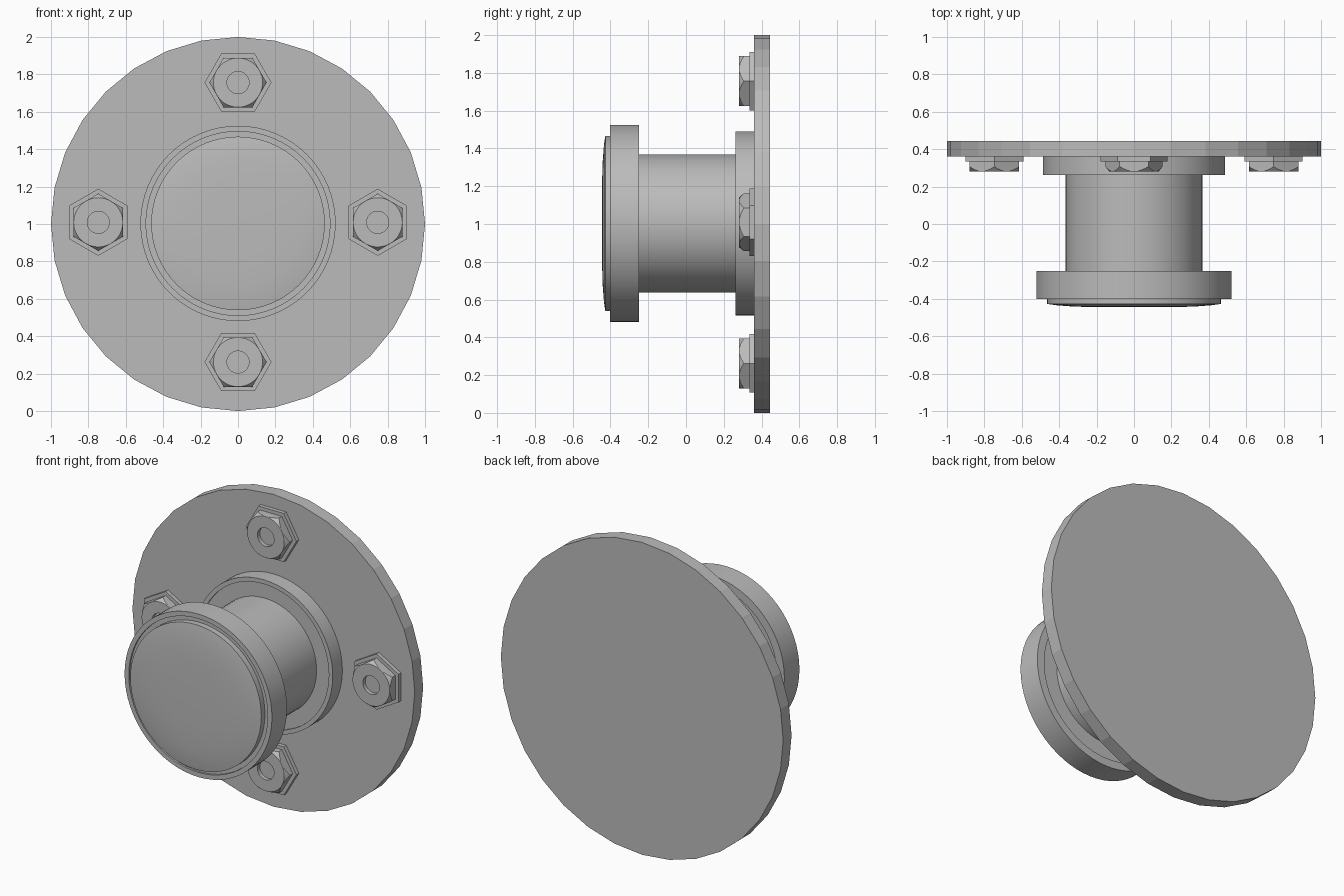
import bpy, bmesh, math
from mathutils import Matrix

if "Cube" in bpy.data.objects:
    bpy.data.objects.remove(bpy.data.objects["Cube"])

CZ = 1.003  # height of the hub axis

grey = bpy.data.materials.new("mid_grey")
grey.diffuse_color = (0.5, 0.5, 0.5, 1)
grey.use_nodes = True
grey.node_tree.nodes["Principled BSDF"].inputs["Base Color"].default_value = grey.diffuse_color


def finish(name, bm, smooth):
    bmesh.ops.remove_doubles(bm, verts=bm.verts, dist=1e-5)
    bmesh.ops.recalc_face_normals(bm, faces=bm.faces)
    me = bpy.data.meshes.new(name)
    bm.to_mesh(me)
    bm.free()
    me.materials.append(grey)
    ob = bpy.data.objects.new(name, me)
    bpy.context.collection.objects.link(ob)
    if smooth:
        bpy.ops.object.select_all(action='DESELECT')
        ob.select_set(True)
        bpy.context.view_layer.objects.active = ob
        bpy.ops.object.shade_smooth_by_angle(angle=math.radians(30))
    return ob


def lathe(name, profile, sides=64, cz=CZ, smooth=True):
    """Revolve (radius, y) points around the y axis and cap both ends."""
    bm = bmesh.new()
    rings = []
    for r, y in profile:
        rings.append([bm.verts.new((r * math.sin(2 * math.pi * i / sides), y,
                                    cz + r * math.cos(2 * math.pi * i / sides)))
                      for i in range(sides)])
    for a, b in zip(rings, rings[1:]):
        for i in range(sides):
            j = (i + 1) % sides
            bm.faces.new((a[i], a[j], b[j], b[i]))
    bm.faces.new(rings[0])
    bm.faces.new(rings[-1])
    return finish(name, bm, smooth)


# Wall plate, hub and cap
lathe("wall_plate", [(1, 0.36), (1, 0.445)], sides=32, cz=1.0, smooth=False)
lathe("base_collar", [(0.46, 0.272), (0.46, 0.262), (0.4875, 0.262), (0.4875, 0.362)])
lathe("barrel", [(0.366, -0.27), (0.366, 0.29)])
lathe("head_ring", [(0.492, -0.39), (0.492, -0.402), (0.522, -0.402), (0.522, -0.25),
                    (0.47, -0.25), (0.47, -0.26)])
lathe("head_cap", [(0.2, -0.445), (0.33, -0.441), (0.42, -0.434), (0.464, -0.427), (0.464, -0.38)])


def bolt_part(name, profile, cut=None):
    """Revolved bolt piece at the origin, tip corner along x."""
    return lathe(name, profile, sides=6, cz=0, smooth=False)


def hex_nut(name):
    """Hexagonal nut whose corners are chamfered by a cone, with a round recess."""
    n, ap, yf, yb = 48, 0.1325, 0.28, 0.337
    bm = bmesh.new()
    rings = [[] for _ in range(5)]
    for i in range(n):
        a = 2 * math.pi * i / n
        off = (a + math.pi / 6) % (math.pi / 3) - math.pi / 6
        rh = ap / math.cos(off)           # hexagon outline radius
        ych = yf + 0.002 + (rh - ap) * 1.2  # chamfer line on the flats
        for ring, (r, y) in zip(rings, ((0.059, yf + 0.025), (0.059, yf), (ap - 0.001, yf),
                                        (rh, ych), (rh, yb))):
            ring.append(bm.verts.new((r * math.sin(a), y, r * math.cos(a))))
    for a, b in zip(rings, rings[1:]):
        for i in range(n):
            j = (i + 1) % n
            bm.faces.new((a[i], a[j], b[j], b[i]))
    bm.faces.new(rings[0])
    bm.faces.new(rings[-1])
    return finish(name, bm, True)


# Four bolts around the plate, each turned with its position
for k, side in enumerate(("top", "right", "bottom", "left")):
    turn = Matrix.Translation((0, 0, 1.009)) @ Matrix.Rotation(k * math.pi / 2, 4, 'Y') \
        @ Matrix.Translation((0, 0, 0.747))
    nut = hex_nut("nut_" + side)
    nut.data.transform(turn)
    washer = bolt_part("hex_washer_" + side, [(0.179, 0.335), (0.179, 0.362)])
    washer.data.transform(turn @ Matrix.Rotation(math.pi / 6, 4, 'Y'))
